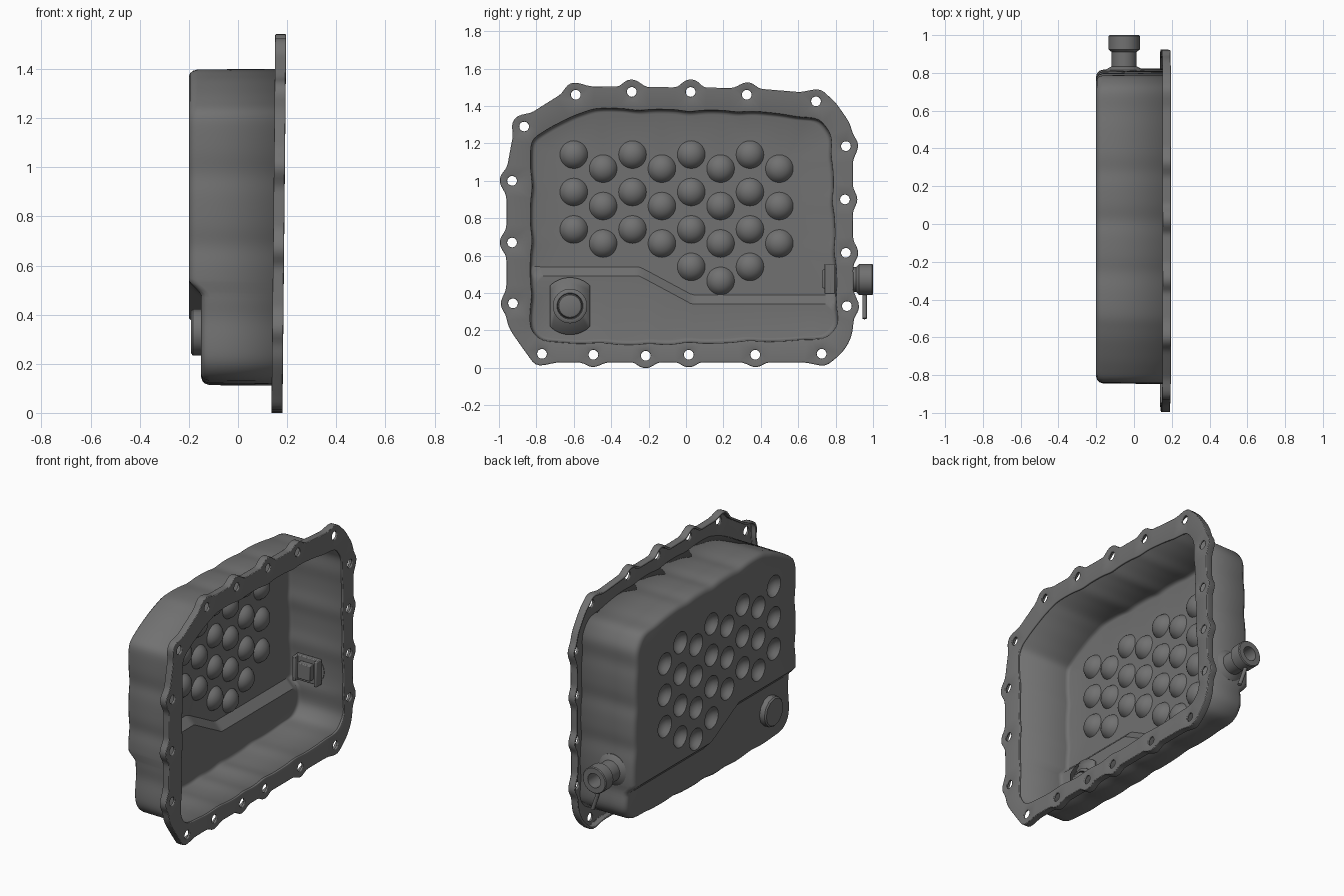
import bpy, bmesh, math
from math import sin, cos, atan2, pi, sqrt, exp
from mathutils import Vector, Matrix
from mathutils.geometry import delaunay_2d_cdt

if "Cube" in bpy.data.objects:
    bpy.data.objects.remove(bpy.data.objects["Cube"])

steel = bpy.data.materials.new("grey steel")
steel.use_nodes = True
grey = (0.165, 0.165, 0.165, 1)
steel.diffuse_color = grey
steel.node_tree.nodes["Principled BSDF"].inputs["Base Color"].default_value = grey

CENTRE = Vector((-0.02, 0.75))
BOLTS = [Vector(p) for p in (
    (-.59, 1.46), (-.29, 1.475), (.025, 1.475), (.325, 1.46), (.695, 1.425),
    (.855, 1.185), (.85, .9), (.855, .615), (.86, .33), (.725, .075), (.37, .07),
    (.015, .07), (-.215, .065), (-.495, .07), (-.77, .075), (-.925, .345),
    (-.93, .67), (-.93, 1.0), (-.865, 1.29))]
WALL = [(-.845, .2), (-.775, .125), (-.2, .11), (.75, .14), (.825, .22), (.79, 1.25),
        (.72, 1.345), (.34, 1.385), (-.52, 1.4), (-.84, 1.24)]
RIM = [(-.96, .23), (-.82, .03), (.79, .03), (.87, .125), (.895, .2), (.89, 1.29), (.77, 1.46),
       (.35, 1.495), (-.6, 1.505), (-.84, 1.355), (-.92, 1.27), (-.96, 1.05)]
HOLE = .026
N = 360
RAYS = [Vector((cos(2 * pi * i / N), sin(2 * pi * i / N))) for i in range(N)]


def smooth(values, passes):
    for _ in range(passes):
        values = [(values[i - 1] + 2 * v + values[(i + 1) % N]) / 4 for i, v in enumerate(values)]
    return values


def radii(corners):
    """Distance from the centre to a convex outline along every ray."""
    pts = [Vector(c) - CENTRE for c in corners]
    edges = []
    for a, b in zip(pts, pts[1:] + pts[:1]):
        n = Vector((b.y - a.y, a.x - b.x)).normalized()
        edges.append((n, n.dot(a)))
    return [min(d / n.dot(u) for n, d in edges if n.dot(u) > 1e-6) for u in RAYS]


def outline(rs, inset=0):
    return [CENTRE + u * (r - inset) for u, r in zip(RAYS, rs)]


def circle(c, r, n):
    return [Vector((c[0] + r * cos(2 * pi * i / n), c[1] + r * sin(2 * pi * i / n))) for i in range(n)]


def triangulate(loops, extra=()):
    pts, edges = [], []
    for loop in loops:
        s, n = len(pts), len(loop)
        pts += loop
        edges += [(s + i, s + (i + 1) % n) for i in range(n)]
    out = delaunay_2d_cdt(pts + list(extra), edges, [], 1, 1e-5)
    lookup = {o: i for i, group in enumerate(out[3]) for o in group}
    return out[0], out[2], lookup


def finish(name, bm, thickness=0, bevel=0):
    mesh = bpy.data.meshes.new(name)
    bm.to_mesh(mesh)
    bm.free()
    ob = bpy.data.objects.new(name, mesh)
    bpy.context.collection.objects.link(ob)
    mesh.materials.append(steel)
    if thickness:
        mod = ob.modifiers.new("thickness", 'SOLIDIFY')
        mod.thickness, mod.offset = thickness, -1
    if bevel:
        mod = ob.modifiers.new("soft edge", 'BEVEL')
        mod.width, mod.segments, mod.limit_method = bevel, 2, 'ANGLE'
    bpy.ops.object.select_all(action='DESELECT')
    bpy.context.view_layer.objects.active = ob
    ob.select_set(True)
    bpy.ops.object.shade_smooth_by_angle(angle=math.radians(35))


def face_towards(bm, sign):
    """Make the normals of an open sheet agree and point along +x or -x."""
    bmesh.ops.recalc_face_normals(bm, faces=bm.faces)
    if sum(f.normal.x * f.calc_area() for f in bm.faces) * sign < 0:
        bmesh.ops.reverse_faces(bm, faces=bm.faces)


def bridge(bm, a, b):
    for i in range(len(a)):
        j = (i + 1) % len(a)
        bm.faces.new((a[i], a[j], b[j], b[i]))


def lathe(name, profile, origin, axis, steps=40):
    """Turn (radius, distance) pairs around an axis and cap both ends."""
    bm = bmesh.new()
    rings = [[bm.verts.new((p.x, p.y, h)) for p in circle((0, 0), r, steps)] for r, h in profile]
    for a, b in zip(rings, rings[1:]):
        bridge(bm, a, b)
    bm.faces.new(rings[0][::-1])
    bm.faces.new(rings[-1])
    turn = Vector((0, 0, 1)).rotation_difference(Vector(axis)).to_matrix().to_4x4()
    bm.transform(Matrix.Translation(origin) @ turn)
    bmesh.ops.recalc_face_normals(bm, faces=bm.faces)
    finish(name, bm)


def box(name, centre, size):
    bm = bmesh.new()
    bmesh.ops.create_cube(bm, size=1)
    bm.transform(Matrix.Translation(centre) @ Matrix.Diagonal((*size, 1)))
    finish(name, bm, bevel=.005)


# Pan outline, pulled in slightly beside each bolt
wall_r = smooth(radii(WALL), 6)
for b in BOLTS:
    ray = (b - CENTRE).normalized()
    wall_r = [r - .009 * exp(-((u - ray).length * r / .06) ** 2) for u, r in zip(RAYS, wall_r)]

# Dimple pattern: staggered columns, three or four rows each
DIMPLES = [Vector((-.6 + .157 * i, 1.14 - .075 * (i % 2) - .2 * j))
           for i in range(8) for j in range(4 if 4 <= i <= 6 else 3)]
DOME, RISE = .068, .045
BALL = (DOME ** 2 + RISE ** 2) / (2 * RISE)


def step_line(y):
    return .51 - .15 * min(1, max(0, (y + .25) / .28))


def base_depth(p):
    t = min(1, max(0, (step_line(p.x) + .025 - p.y) / .05))
    return -.2 + .05 * t


def depth(p):
    d = min(DOME, min((p - c).length for c in DIMPLES))
    return base_depth(p) + sqrt(BALL ** 2 - d * d) - BALL + RISE


# Pan shell: floor with dimples and step, rounded edge, wall up to the flange
inner = []
for c in DIMPLES:
    inner.append(c)
    for k in (.25, .5, .75, 1):
        inner += circle(c, DOME * k, 28)
for i in range(80):
    y = -.78 + i * .0195
    inner += [Vector((y, step_line(y) + s)) for s in (-.025, .025)]
limit = outline(wall_r, .05)
ylo, yhi = min(p.x for p in limit), max(p.x for p in limit)
inner = [p for p in inner if ylo < p.x < yhi]
flat, tris, lookup = triangulate([outline(wall_r, .035)], inner)
bm = bmesh.new()
verts = [bm.verts.new((depth(p), p.x, p.y)) for p in flat]
for t in tris:
    bm.faces.new([verts[i] for i in t])
ring = [verts[lookup[i]] for i in range(N)]
for inset, lift in ((.018, .005), (.006, .017), (0, .036), (-.003, None)):
    new = []
    for p in outline(wall_r, inset):
        x = .172 + .01 * p.y if lift is None else base_depth(p) + lift
        new.append(bm.verts.new((x, p.x, p.y)))
    bridge(bm, ring, new)
    ring = new
face_towards(bm, -1)
finish("pan_shell", bm, thickness=.014)

# Flange: thin sheet with rounded lugs, bolt holes and a turned-back lip
rim_r = smooth(radii(RIM), 6)
for b in BOLTS:
    c = b - CENTRE
    for i, u in enumerate(RAYS):
        disc = u.dot(c) ** 2 - c.length_squared + .068 ** 2
        if disc > 0 and u.dot(c) > 0:
            rim_r[i] = max(rim_r[i], u.dot(c) + sqrt(disc))
rim_r = smooth(rim_r, 2)
open_r = [r - .012 for r in wall_r]


def is_cut_out(p):
    """True inside the pan opening or a bolt hole."""
    d = p - CENTRE
    a = (atan2(d.y, d.x) / (2 * pi) * N) % N
    i = int(a) % N
    r = open_r[i] + (open_r[(i + 1) % N] - open_r[i]) * (a - int(a))
    return d.length < r or any((p - b).length < HOLE for b in BOLTS)


flat, tris, lookup = triangulate([outline(rim_r), outline(open_r)] + [circle(b, HOLE, 20) for b in BOLTS])
bm = bmesh.new()
verts = [bm.verts.new((.181 + .01 * p.y, p.x, p.y)) for p in flat]
for t in tris:
    if not is_cut_out((flat[t[0]] + flat[t[1]] + flat[t[2]]) / 3):
        bm.faces.new([verts[i] for i in t])
edge = [verts[lookup[i]] for i in range(N)]
bridge(bm, edge, [bm.verts.new(v.co - Vector((.045, 0, 0))) for v in edge])
bmesh.ops.delete(bm, geom=[v for v in bm.verts if not v.link_faces], context='VERTS')
face_towards(bm, 1)
finish("flange", bm, thickness=.014, bevel=.004)

# Drain plug: faceted head outside, clipped plate and nut inside
lathe("drain_plug_head", [(.085, 0), (.094, .008), (.094, .045)], (-.192, -.62, .328), (1, 0, 0), 12)
bm = bmesh.new()
bm.faces.new([bm.verts.new((-.118, -.62 + max(-.107, min(.107, p.x)), .33 + p.y))
              for p in circle((0, 0), .153, 64)])
face_towards(bm, 1)
finish("drain_plate", bm, thickness=.025)
lathe("drain_nut", [(.092, 0), (.092, .02), (.08, .028), (.07, .028), (.066, .016), (.06, .034), (.05, .038)],
      (-.125, -.62, .33), (1, 0, 0))

# Connector through the wall, with a hollow end and a slanted pin below
lathe("connector", [(.098, 0), (.098, .015), (.085, .025), (.066, .035), (.066, .11), (.083, .125),
                    (.083, .195), (.078, .2), (.045, .2), (.045, .1)], (-.052, .8, .472), (0, 1, 0))
lathe("connector_pin", [(.012, 0), (.012, .15)], (-.06, .955, .405), (.35, 0, -1), 12)

# Latch on the inside of the wall
box("latch_plate", (-.05, .782, .475), (.17, .03, .16))
for x in (-.125, .025):
    box("latch_side", (x, .757, .475), (.02, .035, .16))
box("latch_bar", (-.05, .75, .475), (.09, .04, .1))
